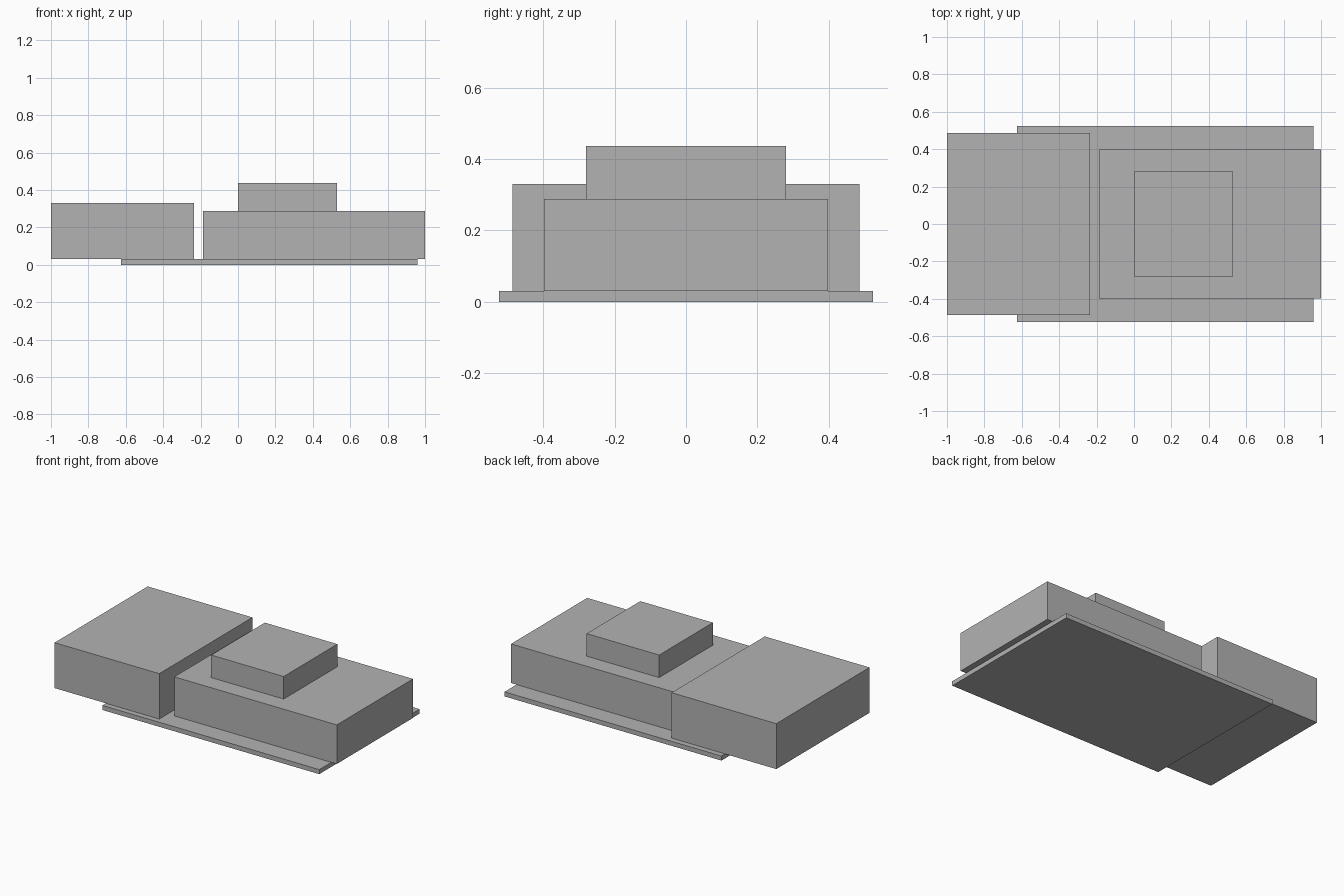
import bpy
from mathutils import Vector

default_cube = bpy.data.objects.get("Cube")
if default_cube:
    bpy.data.objects.remove(default_cube, do_unlink=True)

# Single grey material
grey = bpy.data.materials.new("plain grey")
grey.use_nodes = True
colour = (0.45, 0.45, 0.45, 1)
grey.diffuse_color = colour
grey.node_tree.nodes["Principled BSDF"].inputs["Base Color"].default_value = colour


def box(name, x, depth, z):
    """Box spanning x and z ranges, centred on y = 0."""
    bpy.ops.mesh.primitive_cube_add(size=1)
    obj = bpy.context.object
    obj.name = name
    size = Vector((x[1] - x[0], depth, z[1] - z[0]))
    centre = Vector((sum(x) / 2, 0, sum(z) / 2))
    for v in obj.data.vertices:
        v.co = v.co * size
    obj.location = centre
    obj.data.materials.append(grey)
    return obj


BASE_TOP, HALL_TOP = 0.03, 0.288

# Thin ground slab
box("base_slab", (-0.625, 0.96), 1.046, (0, BASE_TOP))
# Wide block overhanging the slab on the right
box("side_block", (-1.0, -0.235), 0.972, (BASE_TOP, 0.33))
# Long main block with a smaller storey on its roof
box("main_block", (-0.187, 1.0), 0.795, (BASE_TOP, HALL_TOP))
box("roof_block", (0.0, 0.53), 0.56, (HALL_TOP, 0.437))
